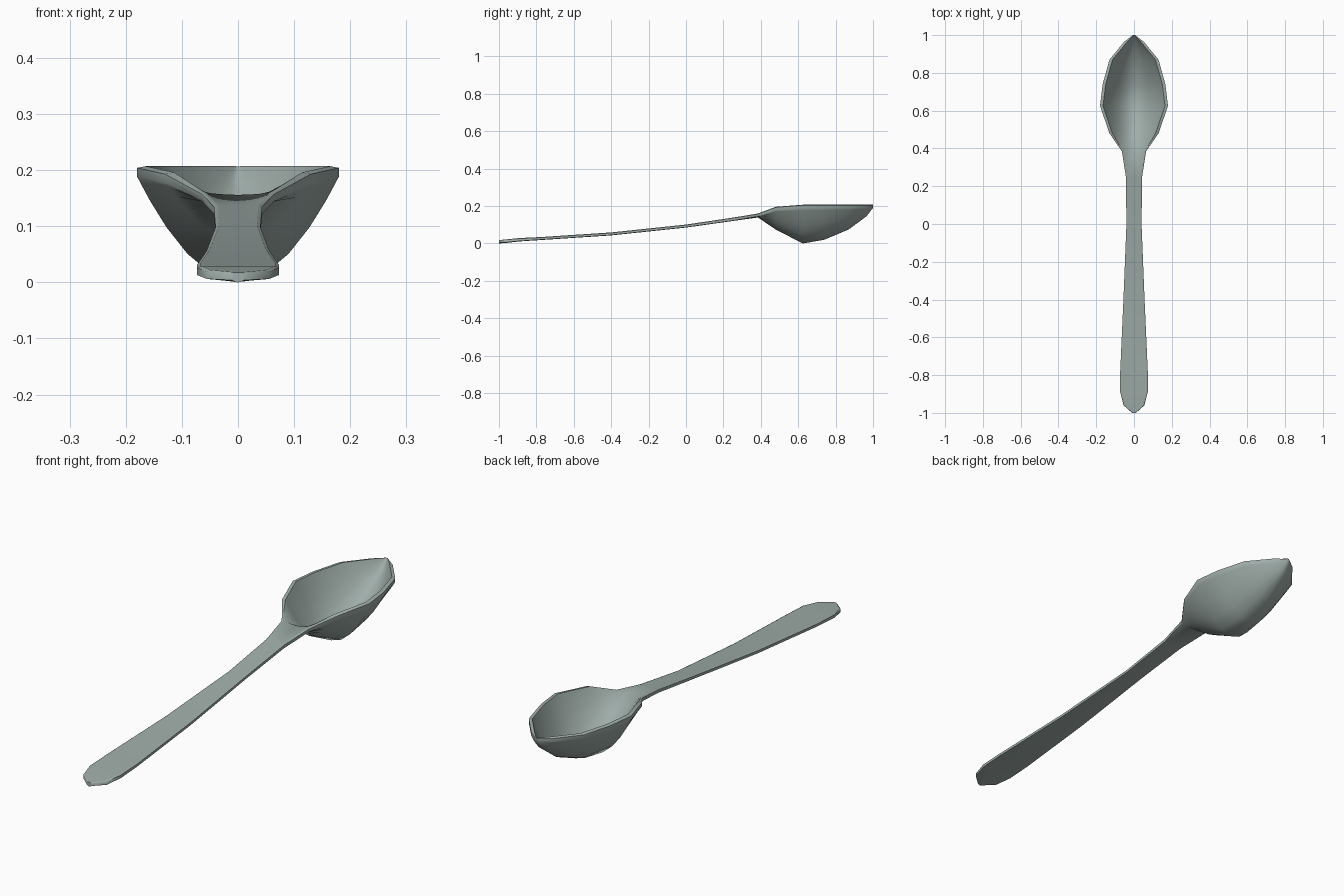
import bpy, bmesh, math

if "Cube" in bpy.data.objects:
    bpy.data.objects.remove(bpy.data.objects["Cube"])

# stations: y, half width, rim top z, rim underside z, centre top z, centre bottom z
STATIONS = [
    (-1.00, 0.010, 0.018, 0.004, 0.018, 0.000),
    (-0.96, 0.055, 0.022, 0.006, 0.022, 0.003),
    (-0.89, 0.073, 0.029, 0.013, 0.029, 0.011),
    (-0.78, 0.073, 0.034, 0.020, 0.034, 0.018),
    (-0.40, 0.056, 0.059, 0.045, 0.059, 0.043),
    (0.00, 0.040, 0.101, 0.087, 0.101, 0.085),
    (0.25, 0.043, 0.138, 0.122, 0.138, 0.120),
    (0.385, 0.064, 0.160, 0.144, 0.156, 0.139),
    (0.48, 0.130, 0.196, 0.178, 0.095, 0.074),
    (0.625, 0.180, 0.207, 0.189, 0.020, 0.000),
    (0.74, 0.166, 0.207, 0.189, 0.040, 0.020),
    (0.87, 0.130, 0.207, 0.189, 0.096, 0.075),
    (0.965, 0.052, 0.207, 0.189, 0.165, 0.145),
    (1.00, 0.006, 0.207, 0.195, 0.206, 0.190),
]
U = [math.sin(math.pi / 2 * (-1 + i / 6)) for i in range(13)]


def section(y, w, rim, under, top, bottom):
    """Closed cross-section: hollow top side, then rounded underside."""
    inner = w - min(0.016 if rim - top > 0.03 else 0.006, w * 0.4)
    pts = [(inner * u, y, top + (rim - top) * abs(u) ** 1.9) for u in U]
    mid = rim - 0.003
    pts.append((w, y, mid))
    pts += [(w * u, y, bottom + (under - bottom) * abs(u) ** 1.9) for u in reversed(U)]
    pts.append((-w, y, mid))
    return pts


# spoon: one loft from handle end to bowl tip
bm = bmesh.new()
rings = [[bm.verts.new(p) for p in section(*s)] for s in STATIONS]
n = len(rings[0])
for a, b in zip(rings, rings[1:]):
    for i in range(n):
        j = (i + 1) % n
        bm.faces.new((a[i], a[j], b[j], b[i]))
bm.faces.new(rings[0])
bm.faces.new(rings[-1])
bmesh.ops.recalc_face_normals(bm, faces=bm.faces)

mesh = bpy.data.meshes.new("spoon")
bm.to_mesh(mesh)
bm.free()
spoon = bpy.data.objects.new("spoon", mesh)
bpy.context.collection.objects.link(spoon)

metal = bpy.data.materials.new("grey green metal")
metal.diffuse_color = (0.35, 0.42, 0.40, 1)
metal.use_nodes = True
metal.node_tree.nodes["Principled BSDF"].inputs["Base Color"].default_value = metal.diffuse_color
mesh.materials.append(metal)

bpy.context.view_layer.objects.active = spoon
spoon.select_set(True)
bpy.ops.object.shade_smooth_by_angle(angle=math.radians(50))
